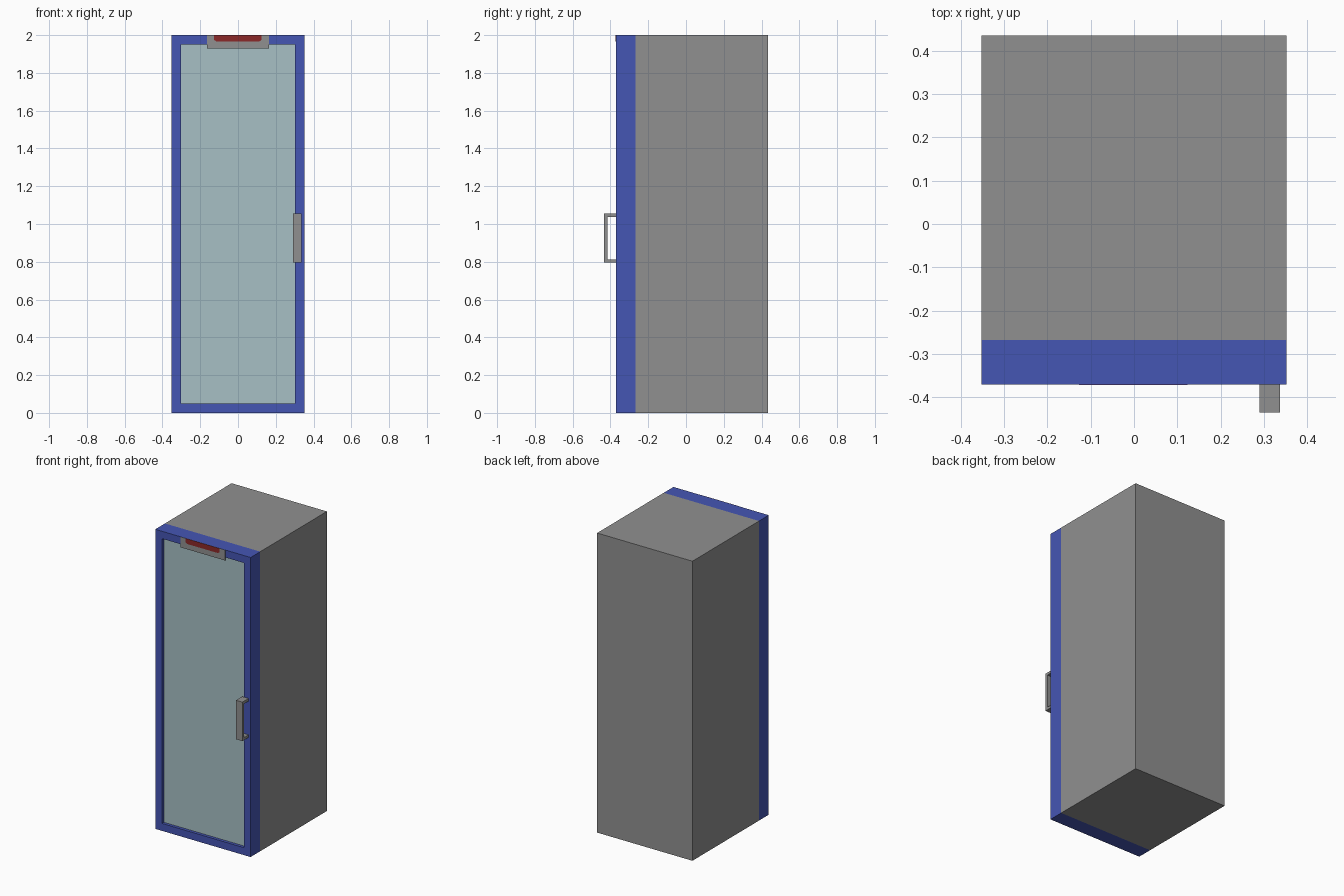
import bpy, bmesh
from mathutils import Vector

if "Cube" in bpy.data.objects:
    bpy.data.objects.remove(bpy.data.objects["Cube"])


def material(name, rgb):
    m = bpy.data.materials.new(name)
    m.diffuse_color = (*rgb, 1)
    m.use_nodes = True
    m.node_tree.nodes["Principled BSDF"].inputs["Base Color"].default_value = m.diffuse_color
    return m


grey = material("grey metal", (0.28, 0.28, 0.28))
blue = material("blue frame", (0.06, 0.092, 0.456))
glass = material("pale glass", (0.39, 0.53, 0.56))
red = material("red display", (0.26, 0.022, 0.022))


def finish(name, bm, *mats):
    me = bpy.data.meshes.new(name)
    bmesh.ops.recalc_face_normals(bm, faces=bm.faces)
    bm.to_mesh(me)
    bm.free()
    for m in mats:
        me.materials.append(m)
    ob = bpy.data.objects.new(name, me)
    bpy.context.collection.objects.link(ob)
    return ob


def box(lo, hi):
    bm = bmesh.new()
    bmesh.ops.create_cube(bm, size=1)
    lo, hi = Vector(lo), Vector(hi)
    for v in bm.verts:
        v.co = Vector([(a + b) / 2 + c * (b - a) for a, b, c in zip(lo, hi, v.co)])
    return bm


def prism(points, vec):
    """Extrude a closed outline along a vector."""
    bm = bmesh.new()
    f = bm.faces.new([bm.verts.new(p) for p in points])
    ext = bmesh.ops.extrude_face_region(bm, geom=[f], use_keep_orig=True)
    moved = [g for g in ext["geom"] if isinstance(g, bmesh.types.BMVert)]
    bmesh.ops.translate(bm, verts=moved, vec=vec)
    return bm


W, FRONT, SEAM, BACK, H = 0.352, -0.37, -0.268, 0.435, 2.0


def drop_face(bm, sign):
    bm.normal_update()
    hidden = [f for f in bm.faces if f.normal.y * sign > 0.9]
    bmesh.ops.delete(bm, geom=hidden, context='FACES')


# Cabinet: box open where the door covers it
bm = box((-W, SEAM, 0), (W, BACK, H))
drop_face(bm, -1)
finish("cabinet", bm, grey)

# Door: frame with a recessed glass pane
bm = box((-W, FRONT, 0), (W, SEAM, H))
drop_face(bm, 1)
bm.normal_update()
pane = next(f for f in bm.faces if f.normal.y < -0.9)
bmesh.ops.inset_region(bm, faces=[pane], thickness=0.07)
bmesh.ops.inset_region(bm, faces=[pane], thickness=0, depth=0)
for v in pane.verts:
    v.co.y += 0.02
pane.material_index = 1
finish("glass_door", bm, blue, glass)

# Control panel and display, thin plates on the top rail
finish("control_panel", box((-0.165, FRONT - 0.001, 1.93), (0.165, FRONT, H)), grey)
outline = [(-0.127, H), (-0.127, 1.975), (-0.113, 1.966),
           (0.113, 1.966), (0.124, 1.975), (0.124, H)]
finish("display", prism([(x, FRONT - 0.001, z) for x, z in outline], (0, -0.001, 0)), red)

# Handle: square C-shaped bracket
side = [(FRONT, 0.795), (-0.435, 0.795), (-0.435, 1.055), (FRONT, 1.055),
        (FRONT, 1.037), (-0.416, 1.037), (-0.416, 0.812), (FRONT, 0.812)]
finish("handle", prism([(0.29, y, z) for y, z in side], (0.047, 0, 0)), grey)
